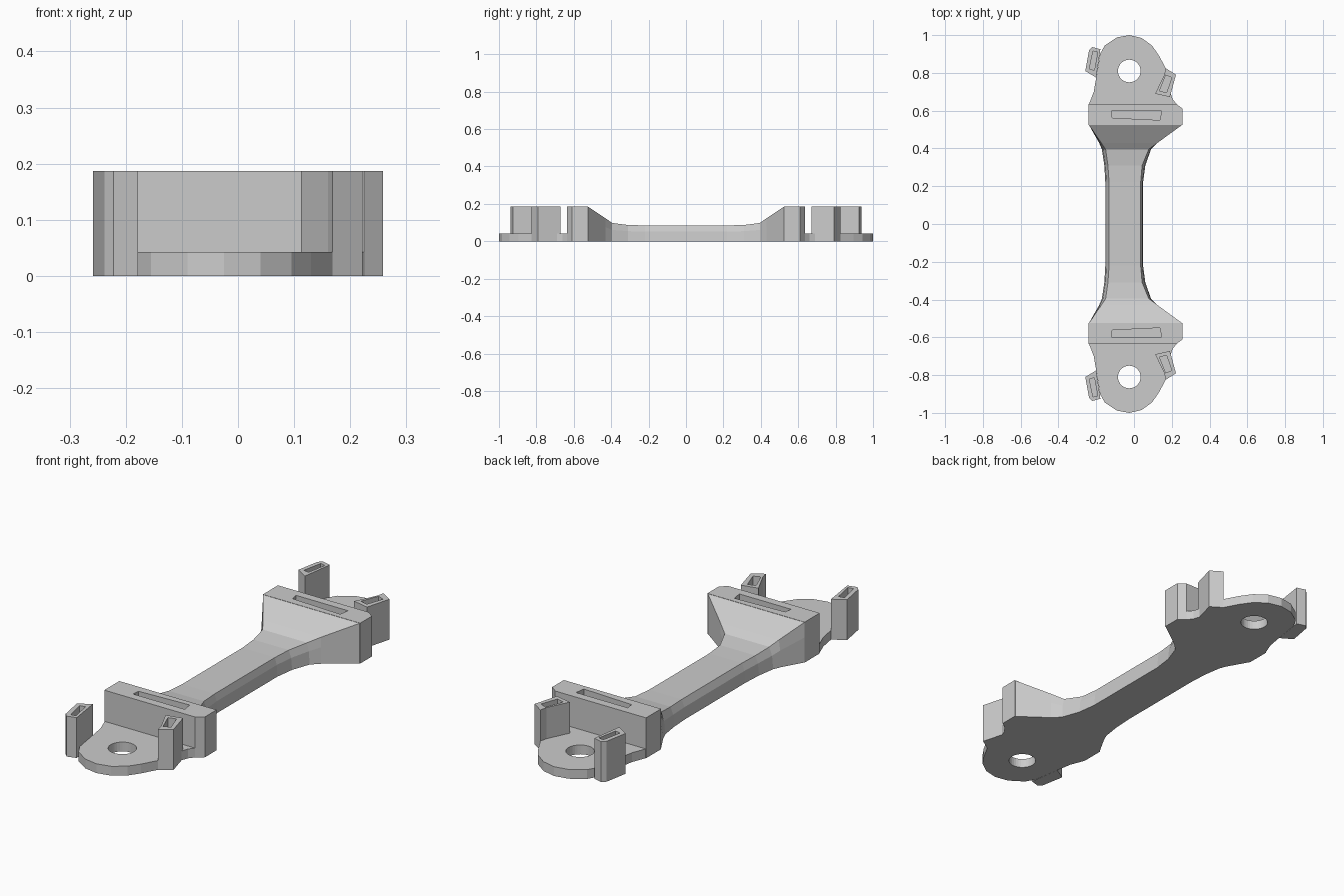
import bpy, bmesh, math

if "Cube" in bpy.data.objects:
    bpy.data.objects.remove(bpy.data.objects["Cube"])

H = 0.187      # height of blocks and clips
T = 0.043      # plate thickness


def make_object(name, bm):
    bmesh.ops.recalc_face_normals(bm, faces=bm.faces)
    me = bpy.data.meshes.new(name)
    bm.to_mesh(me)
    bm.free()
    ob = bpy.data.objects.new(name, me)
    bpy.context.collection.objects.link(ob)
    return ob


def prism(name, outline, z0, z1):
    bm = bmesh.new()
    face = bm.faces.new([bm.verts.new((x, y, z0)) for x, y in outline])
    ext = bmesh.ops.extrude_face_region(bm, geom=[face])
    for v in ext["geom"]:
        if isinstance(v, bmesh.types.BMVert):
            v.co.z = z1
    return make_object(name, bm)


def end_part(name, outline, z1, cut, cut_z0):
    """Extruded outline with one opening, mirrored to the other end."""
    ob = prism(name, outline, 0, z1)
    cutter = prism(name + "_cutter", cut, cut_z0, z1 + 0.05)
    cutter.hide_render = True
    cutter.hide_viewport = True
    b = ob.modifiers.new("opening", 'BOOLEAN')
    b.operation, b.solver, b.object = 'DIFFERENCE', 'EXACT', cutter
    m = ob.modifiers.new("other_end", 'MIRROR')
    m.use_axis = (False, True, False)
    m.use_mirror_merge = False
    return ob


# Rounded end plate with a bolt hole
hole = [(-0.025 + 0.06 * math.cos(a * math.tau / 32), 0.81 + 0.06 * math.sin(a * math.tau / 32))
        for a in range(32)]
end_part("end_plate",
         [(-0.238, 0.62), (-0.238, 0.635), (-0.213, 0.70), (-0.2, 0.775), (-0.18, 0.90),
          (-0.155, 0.945), (-0.09, 0.988), (-0.025, 1.0), (0.04, 0.985), (0.095, 0.945),
          (0.13, 0.895), (0.168, 0.825), (0.195, 0.69), (0.205, 0.66), (0.225, 0.635),
          (0.235, 0.62)],
         T, hole, -0.05)

# Slotted cross block
end_part("cross_block",
         [(-0.24, 0.525), (0.258, 0.525), (0.258, 0.61), (0.225, 0.635), (-0.24, 0.635)],
         H, [(-0.12, 0.597), (0.145, 0.597), (0.138, 0.55), (-0.115, 0.562)], T)

# Upright slotted clips
end_part("left_clip",
         [(-0.258, 0.81), (-0.2, 0.775), (-0.178, 0.925), (-0.222, 0.937), (-0.238, 0.92)],
         H, [(-0.237, 0.82), (-0.21, 0.815), (-0.192, 0.91), (-0.217, 0.915)], T)
end_part("right_clip",
         [(0.112, 0.69), (0.19, 0.672), (0.222, 0.79), (0.168, 0.825), (0.16, 0.79)],
         H, [(0.135, 0.705), (0.172, 0.695), (0.2, 0.775), (0.168, 0.788)], T)

# Connecting bar lofted through sections:
# y, left bottom x, left top x, right top x, right bottom x, top z
half = [(0.22, -0.152, -0.132, 0.035, 0.048, 0.085),
        (0.31, -0.157, -0.138, 0.043, 0.06, 0.087),
        (0.395, -0.17, -0.15, 0.078, 0.09, 0.098),
        (0.43, -0.185, -0.174, 0.125, 0.125, 0.123),
        (0.527, -0.24, -0.24, 0.258, 0.258, H)]
sections = [(-s[0],) + s[1:] for s in reversed(half)] + half
bm = bmesh.new()
rings = []
for y, lb, lt, rt, rb, z in sections:
    pts = [(lb, 0), (lb + (lt - lb) * 0.3, z * 0.62), (lt, z),
           (rt, z), (rb + (rt - rb) * 0.3, z * 0.62), (rb, 0)]
    rings.append([bm.verts.new((x, y, h)) for x, h in pts])
for a, b in zip(rings, rings[1:]):
    for i in range(6):
        j = (i + 1) % 6
        bm.faces.new((a[i], a[j], b[j], b[i]))
bm.faces.new(rings[0])
bm.faces.new(rings[-1])
make_object("connecting_bar", bm)
